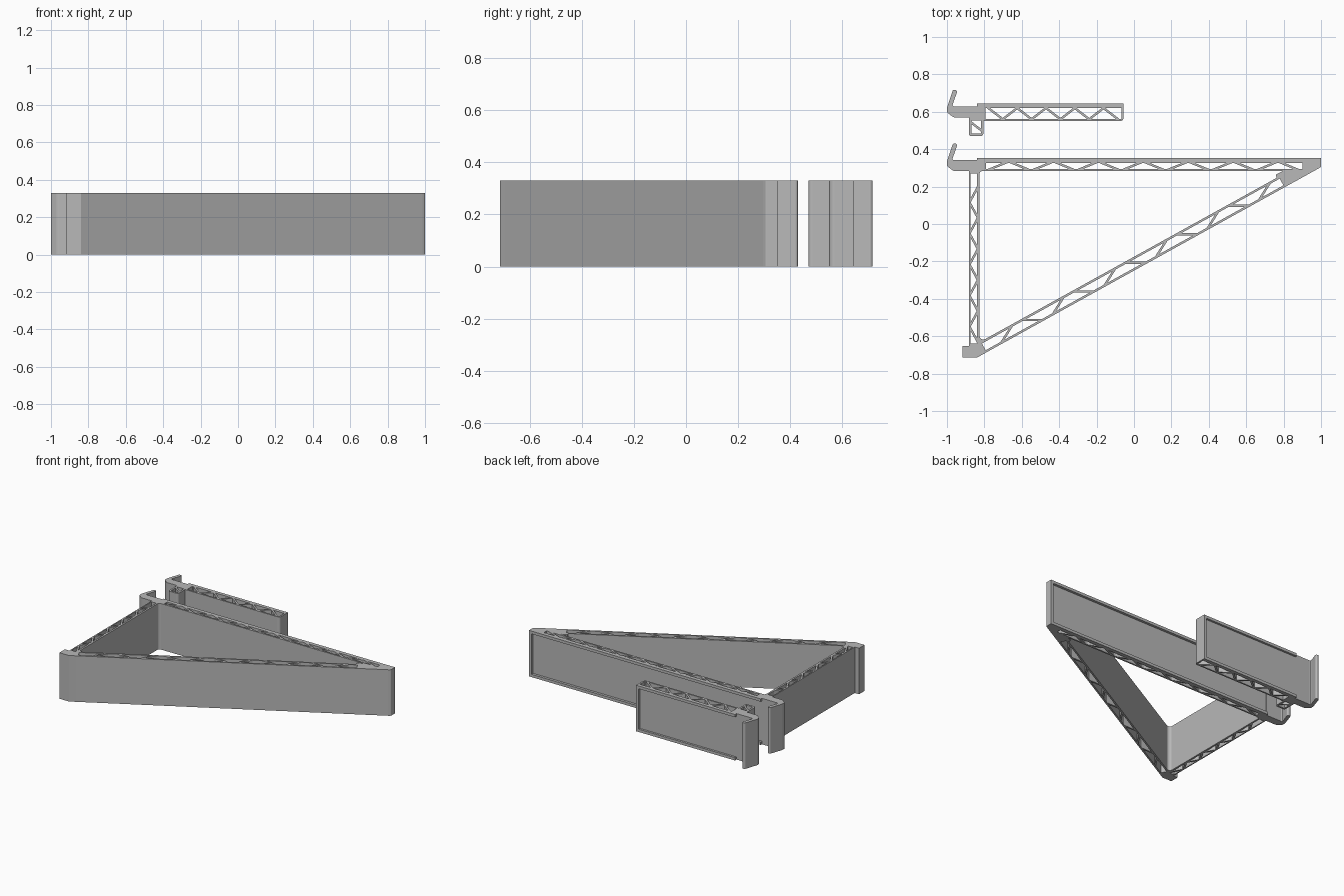
import bpy, bmesh, math
from mathutils import Vector

cube = bpy.data.objects.get("Cube")
if cube:
    bpy.data.objects.remove(cube, do_unlink=True)

HEIGHT = 0.33
RIM = 0.02
WEB = 0.012

grey = bpy.data.materials.new("plain grey")
grey.use_nodes = True
colour = (0.48, 0.48, 0.48, 1)
grey.diffuse_color = colour
grey.node_tree.nodes["Principled BSDF"].inputs["Base Color"].default_value = colour


def rounded(points, steps=5):
    """Round every corner given as (x, y, radius)."""
    out = []
    for i, p in enumerate(points):
        c = Vector(p[:2])
        if len(p) < 3:
            out.append(c)
            continue
        a = (Vector(points[i - 1][:2]) - c).normalized()
        b = (Vector(points[(i + 1) % len(points)][:2]) - c).normalized()
        half = a.angle(b) / 2
        reach = p[2] / math.tan(half)
        start, end = c + a * reach, c + b * reach
        centre = c + (a + b).normalized() * (p[2] / math.sin(half))
        u, v = start - centre, end - centre
        sweep = u.angle(v)
        for k in range(steps + 1):
            t = k / steps
            out.append(centre + (u * math.sin((1 - t) * sweep)
                                 + v * math.sin(t * sweep)) / math.sin(sweep))
    return out


def truss_holes(origin, angle, length, width, first, step, run, rising=True):
    """Openings left between zigzag webs inside a straight bar."""
    along = Vector((math.cos(angle), math.sin(angle)))
    across = Vector((-along.y, along.x))
    half = WEB / 2 * math.hypot(run, width) / width
    lines = [(0, 0, 0)]
    mid = first
    while mid + run / 2 + half < length:
        lean = run / 2 if rising else -run / 2
        if mid - run / 2 - half > 0:
            lines.append((mid - lean, mid + lean, half))
        rising = not rising
        mid += step
    lines.append((length, length, 0))
    holes = []
    for (l0, l1, lh), (r0, r1, rh) in zip(lines, lines[1:]):
        l0, l1, r0, r1 = l0 + lh, l1 + lh, r0 - rh, r1 - rh
        low, high = r0 - l0, r1 - l1
        corners = [(l0, 0), (r0, 0), (r1, width), (l1, width)]
        if low <= 0.002 or high <= 0.002:
            f = low / (low - high)
            apex = (l0 + (l1 - l0) * f, width * f)
            corners = [apex] + (corners[2:] if low < high else corners[:2])
        holes.append([Vector(origin) + along * u + across * v for u, v in corners])
    return holes


def extrude_profile(name, outline, holes):
    curve = bpy.data.curves.new(name, "CURVE")
    curve.dimensions = "2D"
    curve.fill_mode = "BOTH"
    curve.extrude = HEIGHT / 2
    for loop in [outline] + holes:
        s = curve.splines.new("POLY")
        s.points.add(len(loop) - 1)
        for pt, co in zip(s.points, loop):
            pt.co = (co[0], co[1], 0, 1)
        s.use_cyclic_u = True
    temp = bpy.data.objects.new(name + " profile", curve)
    bpy.context.collection.objects.link(temp)
    graph = bpy.context.evaluated_depsgraph_get()
    mesh = bpy.data.meshes.new_from_object(temp.evaluated_get(graph))
    bpy.data.objects.remove(temp, do_unlink=True)
    bm = bmesh.new()
    bm.from_mesh(mesh)
    bmesh.ops.translate(bm, verts=bm.verts, vec=(0, 0, HEIGHT / 2))
    bmesh.ops.remove_doubles(bm, verts=bm.verts, dist=0.0002)
    bmesh.ops.recalc_face_normals(bm, faces=bm.faces)
    for f in bm.faces:
        f.smooth = False
    bm.to_mesh(mesh)
    bm.free()
    mesh.materials.clear()
    mesh.materials.append(grey)
    obj = bpy.data.objects.new(name, mesh)
    bpy.context.collection.objects.link(obj)


def box(name, x0, x1, y0, y1, z0, z1):
    bpy.ops.mesh.primitive_cube_add(size=1, location=((x0 + x1) / 2, (y0 + y1) / 2, (z0 + z1) / 2))
    obj = bpy.context.object
    obj.name = name
    obj.scale = (x1 - x0, y1 - y0, z1 - z0)
    obj.data.materials.append(grey)


def back_rim(name, right, y0, y1):
    """Raised lip framing the back panel, open towards the hook."""
    box(name + "_lower_rim", -0.84, right, y0, y1, 0, RIM)
    box(name + "_upper_rim", -0.84, right, y0, y1, HEIGHT - RIM, HEIGHT)
    box(name + "_end_rim", right - RIM, right, y0, y1, 0, HEIGHT)


def hook(dy):
    pts = [(-0.84, 0.341), (-0.973, 0.341, 0.008), (-0.942, 0.43, 0.01),
           (-0.968, 0.43, 0.01), (-1, 0.335, 0.015), (-1, 0.31, 0.015),
           (-0.965, 0.283, 0.03), (-0.883, 0.283)]
    return [(p[0], p[1] + dy) + p[2:] for p in pts]


# Triangular bracket: hook, upright, foot block, sloping brace, top bar
slope = math.atan(0.5536)
brace_dir = Vector((math.cos(slope), math.sin(slope)))
brace_up = Vector((-brace_dir.y, brace_dir.x))
brace_start = Vector((-0.805, -0.695))
outline = rounded(hook(0) + [
    (-0.883, -0.652), (-0.917, -0.652), (-0.917, -0.715), (-0.84, -0.715),
    tuple(brace_start), (0.985, 0.296, 0.02), (1, 0.306, 0.008), (1, 0.335), (-0.84, 0.335)])
void = rounded([(-0.826, 0.283, 0.015), (-0.826, -0.632, 0.02),
                (0.765, 0.248, 0.006), (0.755, 0.262, 0.006), (0.795, 0.283)])
holes = [void]
holes += truss_holes((-0.79, 0.294), 0, 1.69, 0.031, 0.06, 0.12, 0.075)
holes += truss_holes((-0.839, -0.64), math.pi / 2, 0.91, 0.036, 0.05, 0.083, 0.066)
holes += truss_holes(brace_start + brace_dir * 0.02 + brace_up * 0.012, slope,
                     1.82, 0.041, 0.14, 0.1575, 0.074)
extrude_profile("triangular_bracket", outline, holes)
back_rim("triangular_bracket", 1.0, 0.333, 0.353)

# Short bracket: hook, downward catch and straight arm
outline = rounded(hook(0.287) + [
    (-0.883, 0.47, 0.012), (-0.805, 0.47, 0.015), (-0.805, 0.55),
    (-0.055, 0.55, 0.02), (-0.055, 0.63), (-0.84, 0.63)])
holes = truss_holes((-0.795, 0.561), 0, 0.728, 0.058, 0.055, 0.077, 0.075, False)
holes += truss_holes((-0.818, 0.484), math.pi / 2, 0.07, 0.052, 0.038, 0.2, 0.04)
extrude_profile("short_bracket", outline, holes)
back_rim("short_bracket", -0.055, 0.628, 0.645)
